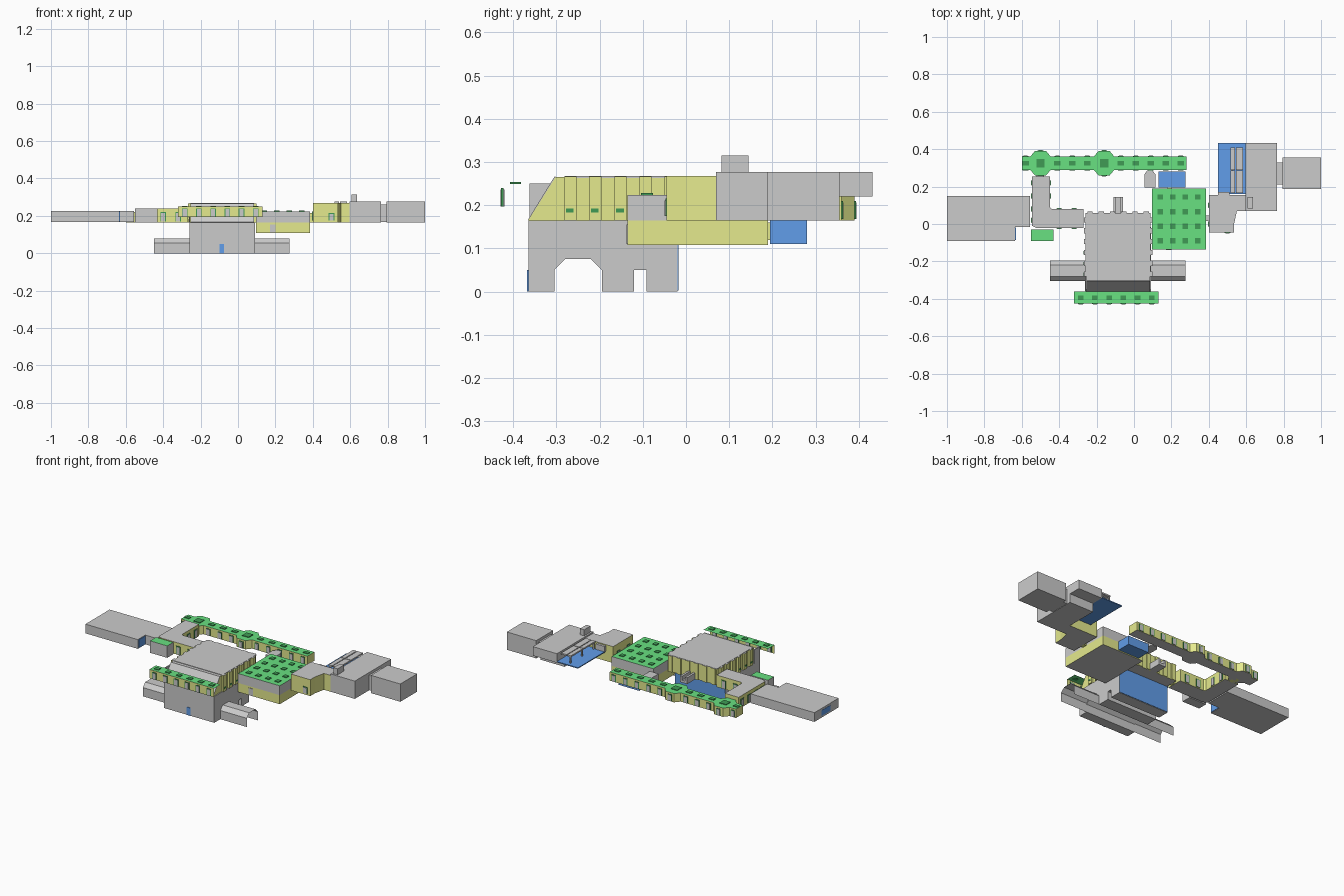
import bpy, bmesh
from mathutils import Vector


def mat(name, r, g, b):
    m = bpy.data.materials.new(name)
    m.diffuse_color = (r, g, b, 1)
    return m


OLIVE = mat("olive", 0.78, 0.82, 0.27)
GREEN = mat("green", 0.14, 0.75, 0.22)
DARK = mat("dark_green", 0.05, 0.33, 0.09)
BLUE = mat("blue", 0.12, 0.34, 0.82)
GREY = mat("grey", 0.8, 0.8, 0.8)


def prism(name, pts, a, b, axis="z", side=GREY, top=GREY, base=GREY):
    """Extrude a 2D outline along an axis; faces coloured by their direction."""
    place = {"z": lambda u, v, w: (u, v, w), "x": lambda u, v, w: (w, u, v),
             "y": lambda u, v, w: (u, w, v)}[axis]
    bm = bmesh.new()
    lo = [bm.verts.new(place(u, v, a)) for u, v in pts]
    hi = [bm.verts.new(place(u, v, b)) for u, v in pts]
    bm.faces.new(lo)
    bm.faces.new(hi)
    n = len(pts)
    for i in range(n):
        bm.faces.new((lo[i], lo[(i + 1) % n], hi[(i + 1) % n], hi[i]))
    bmesh.ops.recalc_face_normals(bm, faces=bm.faces)
    for f in bm.faces:
        f.normal_update()
        f.material_index = 1 if f.normal.z > 0.3 else 2 if f.normal.z < -0.3 else 0
    me = bpy.data.meshes.new(name)
    bm.to_mesh(me)
    bm.free()
    for m in (side, top, base):
        me.materials.append(m)
    ob = bpy.data.objects.new(name, me)
    bpy.context.collection.objects.link(ob)
    return ob


def box(name, x0, x1, y0, y1, z0, z1, side=GREY, top=None, base=None):
    return prism(name, [(x0, y0), (x1, y0), (x1, y1), (x0, y1)], z0, z1, "z",
                 side, top or side, base or side)


def sheet(name, quads, m):
    me = bpy.data.meshes.new(name)
    me.from_pydata([v for q in quads for v in q], [],
                   [tuple(range(4 * i, 4 * i + 4)) for i in range(len(quads))])
    me.materials.append(m)
    bpy.context.collection.objects.link(bpy.data.objects.new(name, me))


def window(x, y, z0, z1, along="x", w=0.03):
    """Framed window lying on a wall that runs along x or y."""
    for n, hw, d, trim, m in (("window_frame", w / 2, 0.003, 0, DARK),
                              ("window_pane", w / 2 - 0.004, 0.005, 0.004, GREY)):
        hx, hy = (hw, d) if along == "x" else (d, hw)
        box(n, x - hx, x + hx, y - hy, y + hy, z0, z1 - trim, m)


def skylight(x, y, z, w=0.025, d=0.025):
    box("skylight", x - w / 2, x + w / 2, y - d / 2, y + d / 2, z - 0.001, z + 0.004, DARK)


# central building: base with vehicle arch and side passage
prism("central_base", [(-0.365, 0), (-0.305, 0), (-0.305, 0.05), (-0.28, 0.075),
                       (-0.22, 0.075), (-0.195, 0.05), (-0.195, 0), (-0.12, 0),
                       (-0.12, 0.05), (-0.092, 0.05), (-0.092, 0), (-0.02, 0),
                       (-0.02, 0.165), (-0.365, 0.165)], -0.26, 0.09, "x")
box("front_door", -0.1, -0.075, -0.368, -0.36, 0, 0.05, BLUE)
box("rear_glass_wall", -0.26, 0.09, -0.022, -0.017, 0.002, 0.165, BLUE)

# central building: upper hall with sloping front
prism("upper_hall", [(-0.365, 0.165), (0.06, 0.165), (0.06, 0.265), (-0.302, 0.265)],
      -0.255, 0.085, "x", OLIVE)
prism("hall_front_slope", [(-0.366, 0.166), (-0.362, 0.165), (-0.3, 0.264), (-0.304, 0.267)],
      -0.255, 0.085, "x")
box("hall_roof", -0.258, 0.088, -0.28, 0.06, 0.263, 0.268)
box("hall_end_panel", -0.263, -0.256, -0.362, -0.305, 0.165, 0.25)
for i in range(6):
    y = -0.268 + i * 0.058
    for x0, x1 in ((0.083, 0.098), (-0.268, -0.253)):
        box("hall_buttress", x0, x1, y - 0.014, y + 0.014, 0.165, 0.267, OLIVE, GREY)
        if i < 3:
            box("hall_vent", x0 - 0.002, x1 + 0.002, y - 0.01, y + 0.008, 0.183, 0.192, DARK)
for i in range(6):
    x = -0.235 + i * 0.06
    box("rear_buttress", x - 0.014, x + 0.014, 0.055, 0.066, 0.165, 0.267, OLIVE, GREY)

# tunnel shells on both sides of the base
arch = [(-0.305, 0), (-0.305, 0.055), (-0.28, 0.08), (-0.22, 0.08), (-0.195, 0.055), (-0.195, 0)]
for xa, xb in ((-0.45, -0.26), (0.09, 0.275)):
    sheet("tunnel", [((xa, *p), (xb, *p), (xb, *q), (xa, *q)) for p, q in zip(arch, arch[1:])], GREY)

# front gallery: open-ended wall and green roof
sheet("gallery_wall", [((-0.32, -0.425, 0.195), (0.13, -0.425, 0.195),
                        (0.13, -0.425, 0.25), (-0.32, -0.425, 0.25))], OLIVE)
sheet("gallery_roof", [((-0.32, -0.425, 0.25), (0.13, -0.425, 0.25),
                        (0.13, -0.36, 0.25), (-0.32, -0.36, 0.25))], GREEN)
for i in range(6):
    x = -0.285 + i * 0.076
    window(x, -0.425, 0.197, 0.24)
    skylight(x, -0.395, 0.25, 0.03, 0.025)

# rear gallery with two octagonal bays
edge = [(-0.6, 0.36)]
for c in (-0.5, -0.16):
    edge += [(c - 0.055, 0.36), (c - 0.03, 0.39), (c + 0.03, 0.39), (c + 0.055, 0.36)]
edge += [(0.28, 0.36)]
prism("rear_gallery", edge + [(x, 0.65 - y) for x, y in reversed(edge)],
      0.165, 0.22, "z", OLIVE, GREEN)
for x in (-0.58, -0.41, -0.33, -0.25, -0.07, 0.01, 0.09, 0.17, 0.25):
    skylight(x, 0.325, 0.22, 0.035, 0.022)
    for y in (0.29, 0.36):
        window(x, y, 0.168, 0.21)
for c in (-0.5, -0.16):
    skylight(c, 0.325, 0.22, 0.045, 0.045)
    for y in (0.26, 0.39):
        window(c, y, 0.168, 0.21)

# left corridor, its small green annex and the long left wing
prism("left_corridor", [(-0.545, -0.01), (-0.52, -0.022), (-0.27, -0.022), (-0.27, 0.08),
                        (-0.44, 0.08), (-0.45, 0.09), (-0.45, 0.255), (-0.545, 0.255)],
      0.165, 0.24, "z", OLIVE)
for y in (0.02, 0.08, 0.15, 0.22):
    window(-0.545, y, 0.17, 0.22, "y")
for y in (0.15, 0.22):
    window(-0.45, y, 0.17, 0.22, "y")
for x in (-0.4, -0.32):
    window(x, -0.022, 0.17, 0.22)
    window(x, 0.08, 0.17, 0.22)
box("corridor_link", -0.52, -0.48, 0.25, 0.3, 0.165, 0.21, OLIVE, GREY)
box("left_annex", -0.55, -0.43, -0.09, -0.03, 0.165, 0.24, GREY, GREEN, GREY)
prism("left_wing", [(-1, -0.09), (-0.635, -0.09), (-0.635, -0.015), (-0.555, -0.015),
                    (-0.555, 0.15), (-1, 0.15)], 0.167, 0.225)
box("left_wing_end_door", -1.0, -0.995, -0.01, 0.08, 0.178, 0.212, BLUE).location.x = -0.001
box("left_wing_side_door", -0.64, -0.632, -0.085, -0.018, 0.169, 0.222, BLUE)

# green-roofed block, two storeys, with a grid of skylights
box("block_lower", 0.095, 0.385, -0.135, 0.19, 0.108, 0.165, OLIVE, GREY, GREY)
box("block_upper", 0.095, 0.385, -0.135, 0.19, 0.165, 0.224, GREY, GREEN)
for i in range(4):
    for j in range(4):
        skylight(0.14 + i * 0.067, -0.09 + j * 0.078, 0.224, 0.028, 0.028)
box("block_door", 0.17, 0.2, -0.138, -0.13, 0.11, 0.155)
box("blue_annex", 0.13, 0.275, 0.195, 0.28, 0.11, 0.165, BLUE)
box("annex_link", 0.18, 0.2, 0.185, 0.2, 0.12, 0.16, OLIVE)

# courtyard kiosk and rear bridge of the hall
prism("kiosk", [(0.055, 0.195), (0.115, 0.195), (0.115, 0.265), (0.1, 0.285),
                (0.07, 0.285), (0.055, 0.265)], 0.165, 0.205)
for x in (-0.11, -0.074):
    box("bridge_rail", x, x + 0.014, 0.055, 0.145, 0.165, 0.205)
box("bridge_deck", -0.1, -0.07, 0.055, 0.145, 0.165, 0.18)

# right corridor
prism("right_corridor", [(0.4, -0.045), (0.535, -0.045), (0.535, 0.0), (0.55, 0.07),
                         (0.597, 0.07), (0.597, 0.155), (0.4, 0.155)], 0.165, 0.268, "z", OLIVE)
box("block_link", 0.38, 0.405, 0.015, 0.045, 0.165, 0.215, OLIVE, GREY)
window(0.5, -0.045, 0.175, 0.215)
for y in (0.0, 0.1):
    window(0.4, y, 0.175, 0.225, "y")

# right hall, raised at the rear, with chimney and end block
prism("right_hall", [(0.07, 0.165), (0.355, 0.165), (0.355, 0.22), (0.432, 0.22),
                     (0.432, 0.277), (0.07, 0.277)], 0.597, 0.765, "x")
box("chimney", 0.608, 0.636, 0.082, 0.145, 0.275, 0.315)
box("end_link", 0.76, 0.8, 0.21, 0.33, 0.167, 0.26)
box("end_block", 0.795, 1.0, 0.187, 0.355, 0.165, 0.277)

# blue landing deck with slatted canopy beside the hall
box("blue_deck", 0.45, 0.597, 0.16, 0.432, 0.222, 0.228, BLUE)
for x0, x1 in ((0.515, 0.54), (0.545, 0.583)):
    for y0, y1 in ((0.165, 0.285), (0.29, 0.41)):
        box("canopy_slab", x0, x1, y0, y1, 0.268, 0.277)
for y in (0.17, 0.285, 0.4):
    box("canopy_post", 0.518, 0.526, y, y + 0.008, 0.228, 0.268)
box("deck_hut", 0.45, 0.51, 0.155, 0.17, 0.228, 0.262)
